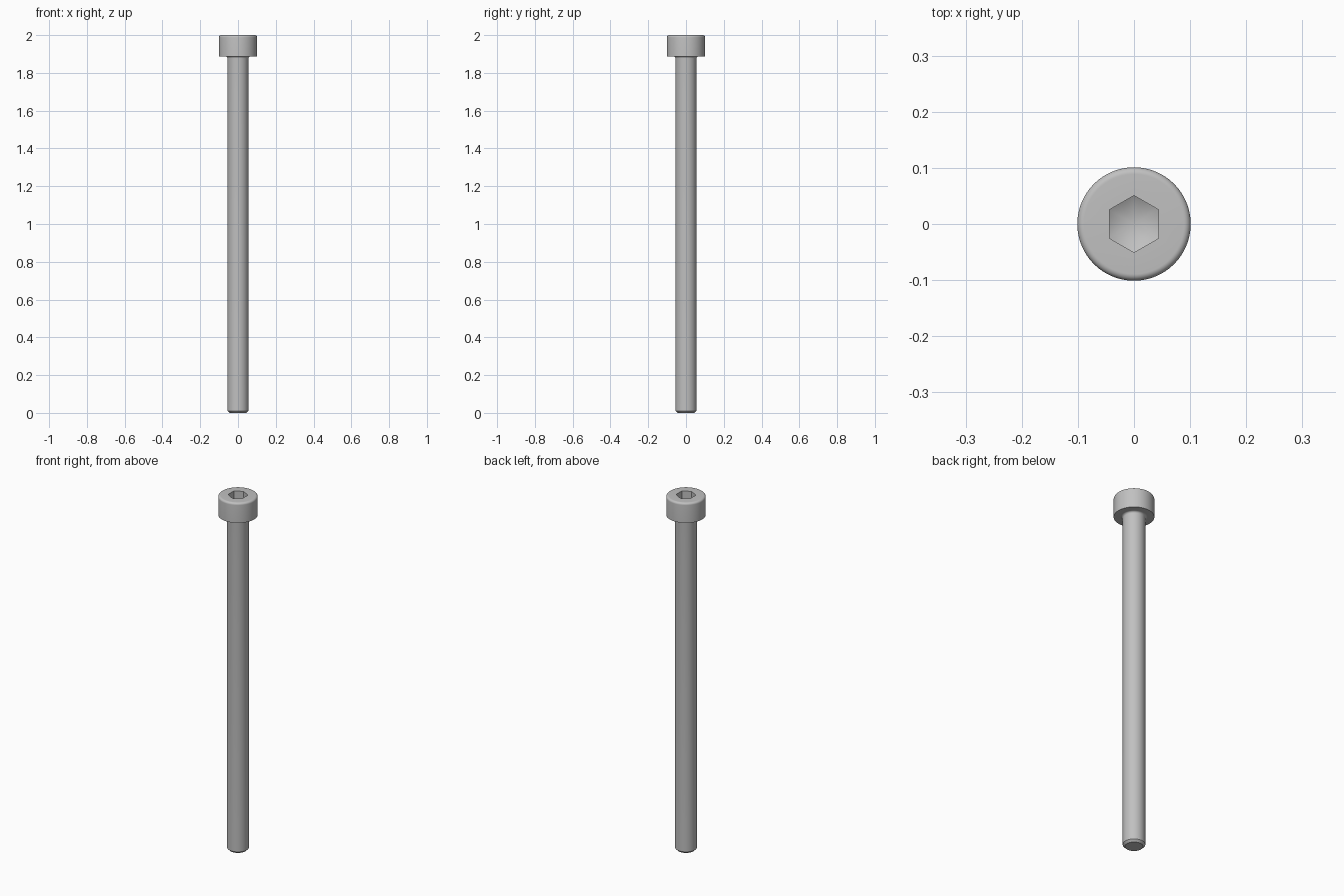
import bpy
import bmesh
from math import sin, cos, pi, sqrt

cube = bpy.data.objects.get("Cube")
if cube:
    bpy.data.objects.remove(cube, do_unlink=True)

SEGMENTS = 96
TOP = 2.0
HEAD_R, HEAD_BASE, HEAD_ROUND = 0.101, 1.888, 0.012
SHANK_R, FILLET, CHAMFER = 0.056, 0.011, 0.011
HEX_R, HEX_DEPTH = 0.0507, 0.05

steel = bpy.data.materials.new("steel grey")
steel.use_nodes = True
grey = (0.53, 0.53, 0.53, 1)
steel.diffuse_color = grey
steel.node_tree.nodes["Principled BSDF"].inputs["Base Color"].default_value = grey


def add_object(name, bm):
    bmesh.ops.recalc_face_normals(bm, faces=bm.faces)
    mesh = bpy.data.meshes.new(name)
    bm.to_mesh(mesh)
    bm.free()
    mesh.materials.append(steel)
    obj = bpy.data.objects.new(name, mesh)
    bpy.context.collection.objects.link(obj)
    return obj


def lathe(name, profile):
    """Revolve (radius, height) points, which start and end on the axis."""
    bm = bmesh.new()
    verts = [bm.verts.new((r, 0, z)) for r, z in profile]
    edges = [bm.edges.new(pair) for pair in zip(verts, verts[1:])]
    bmesh.ops.spin(bm, geom=verts + edges, cent=(0, 0, 0), axis=(0, 0, 1),
                   angle=2 * pi, steps=SEGMENTS, use_merge=True)
    bmesh.ops.remove_doubles(bm, verts=bm.verts, dist=0.00001)
    return add_object(name, bm)


def arc(cr, cz, radius, start, end, steps=8):
    angles = [start + (end - start) * i / steps for i in range(steps + 1)]
    return [(cr + radius * cos(a), cz + radius * sin(a)) for a in angles]


def apply_boolean(target, tool, operation):
    mod = target.modifiers.new("cut", "BOOLEAN")
    mod.object, mod.operation, mod.solver = tool, operation, "EXACT"
    bpy.context.view_layer.objects.active = target
    bpy.ops.object.modifier_apply(modifier=mod.name)
    bpy.data.objects.remove(tool, do_unlink=True)


# Solid screw: chamfered tip, shank, fillet under the head, rounded head rim
profile = [(0, 0), (SHANK_R - CHAMFER, 0), (SHANK_R, CHAMFER)]
profile += arc(SHANK_R + FILLET, HEAD_BASE - FILLET, FILLET, pi, pi / 2)
profile += [(HEAD_R, HEAD_BASE)]
profile += arc(HEAD_R - HEAD_ROUND, TOP - HEAD_ROUND, HEAD_ROUND, 0, pi / 2)
profile += [(0, TOP)]
screw = lathe("socket_head_screw", profile)

# Hexagonal socket with a drilled conical floor
bm = bmesh.new()
bmesh.ops.create_cone(bm, cap_ends=True, segments=6, radius1=HEX_R,
                      radius2=HEX_R, depth=0.4)
bmesh.ops.translate(bm, verts=bm.verts, vec=(0, 0, TOP))
socket = add_object("socket_cutter", bm)
# Points of the hexagon lie on the y axis
corner = max(socket.data.vertices, key=lambda v: v.co.y).co
if abs(corner.x) > 0.001:
    for v in socket.data.vertices:
        v.co.x, v.co.y = -v.co.y, v.co.x
drill_r = HEX_R * 1.3
floor = TOP - HEX_DEPTH
drill = lathe("drill_cutter", [
    (0, floor - HEX_R / sqrt(3)),
    (drill_r, floor + (drill_r - HEX_R) / sqrt(3)),
    (drill_r, TOP + 0.1), (0, TOP + 0.1)])
apply_boolean(socket, drill, "INTERSECT")
apply_boolean(screw, socket, "DIFFERENCE")

# Smooth shading with crisp machined edges
bpy.ops.object.select_all(action="DESELECT")
screw.select_set(True)
bpy.context.view_layer.objects.active = screw
bpy.ops.object.shade_smooth_by_angle(angle=pi / 6)
